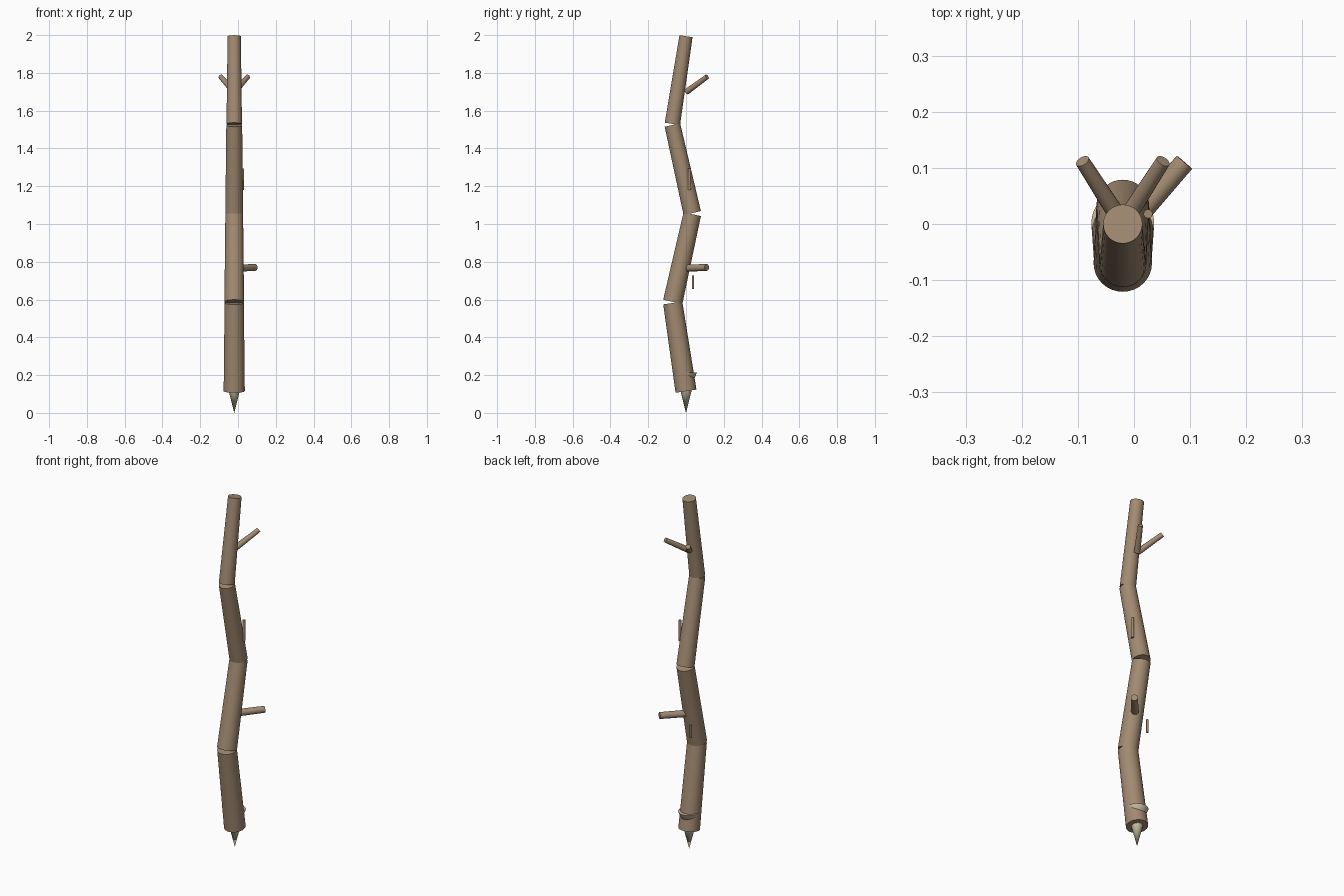
import bpy
import math
from mathutils import Vector

cube = bpy.data.objects.get("Cube")
if cube:
    bpy.data.objects.remove(cube, do_unlink=True)


def make_material(name, colour):
    mat = bpy.data.materials.new(name)
    mat.use_nodes = True
    mat.diffuse_color = colour
    mat.node_tree.nodes["Principled BSDF"].inputs["Base Color"].default_value = colour
    return mat


bark = make_material("brown bark", (0.36, 0.255, 0.165, 1))
cream = make_material("pale cut wood", (0.58, 0.51, 0.36, 1))


def rod(name, start, end, r_start, r_end, mat, sides=32):
    """Tapered round rod between two points, with flat caps."""
    a, b = Vector(start), Vector(end)
    axis = b - a
    bpy.ops.mesh.primitive_cone_add(vertices=sides, radius1=r_start, radius2=r_end,
                                    depth=axis.length, location=(a + b) / 2)
    obj = bpy.context.object
    obj.name = name
    obj.rotation_euler = axis.to_track_quat('Z', 'Y').to_euler()
    obj.data.materials.append(mat)
    bpy.ops.object.shade_smooth_by_angle(angle=math.radians(40))
    return obj


CX = -0.02  # staff axis

# Zigzag staff sections, bottom to top: (y, z, radius) at each end
sections = {
    "lower_shaft": ((0.0, 0.115, 0.056), (-0.070, 0.582, 0.051)),
    "lower_middle_shaft": ((-0.070, 0.588, 0.052), (0.033, 1.052, 0.047)),
    "upper_middle_shaft": ((0.033, 1.058, 0.047), (-0.072, 1.524, 0.042)),
    "upper_shaft": ((-0.072, 1.530, 0.041), (0.0, 1.994, 0.035)),
}
for name, ((y0, z0, r0), (y1, z1, r1)) in sections.items():
    rod(name, (CX, y0, z0), (CX, y1, z1), r0, r1, bark)

# Pointed foot, and the pale chip standing out of the back
rod("foot_spike", (CX, 0, 0), (CX, 0, 0.12), 0, 0.03, cream)
rod("pale_chip", (CX, 0.002, 0.075), (CX, 0.002, 0.215), 0, 0.056, cream)

# Forked twigs near the top
for side, label in ((-1, "right"), (1, "left")):
    rod("upper_twig_" + label, (CX + side * 0.002, 0.003, 1.70),
        (CX + side * 0.072, 0.112, 1.78), 0.016, 0.013, bark, 20)

# Broken twig stub on the lower middle section
rod("lower_twig", (-0.01, -0.005, 0.766), (0.09, 0.11, 0.77), 0.019, 0.018, bark, 20)

# Loose bark slivers
rod("upper_sliver", (0.025, 0.018, 1.18), (0.025, 0.018, 1.295), 0.008, 0.008, bark, 16)
rod("lower_sliver", (-0.056, 0.037, 0.655), (-0.056, 0.037, 0.728), 0.006, 0.006, bark, 16)
